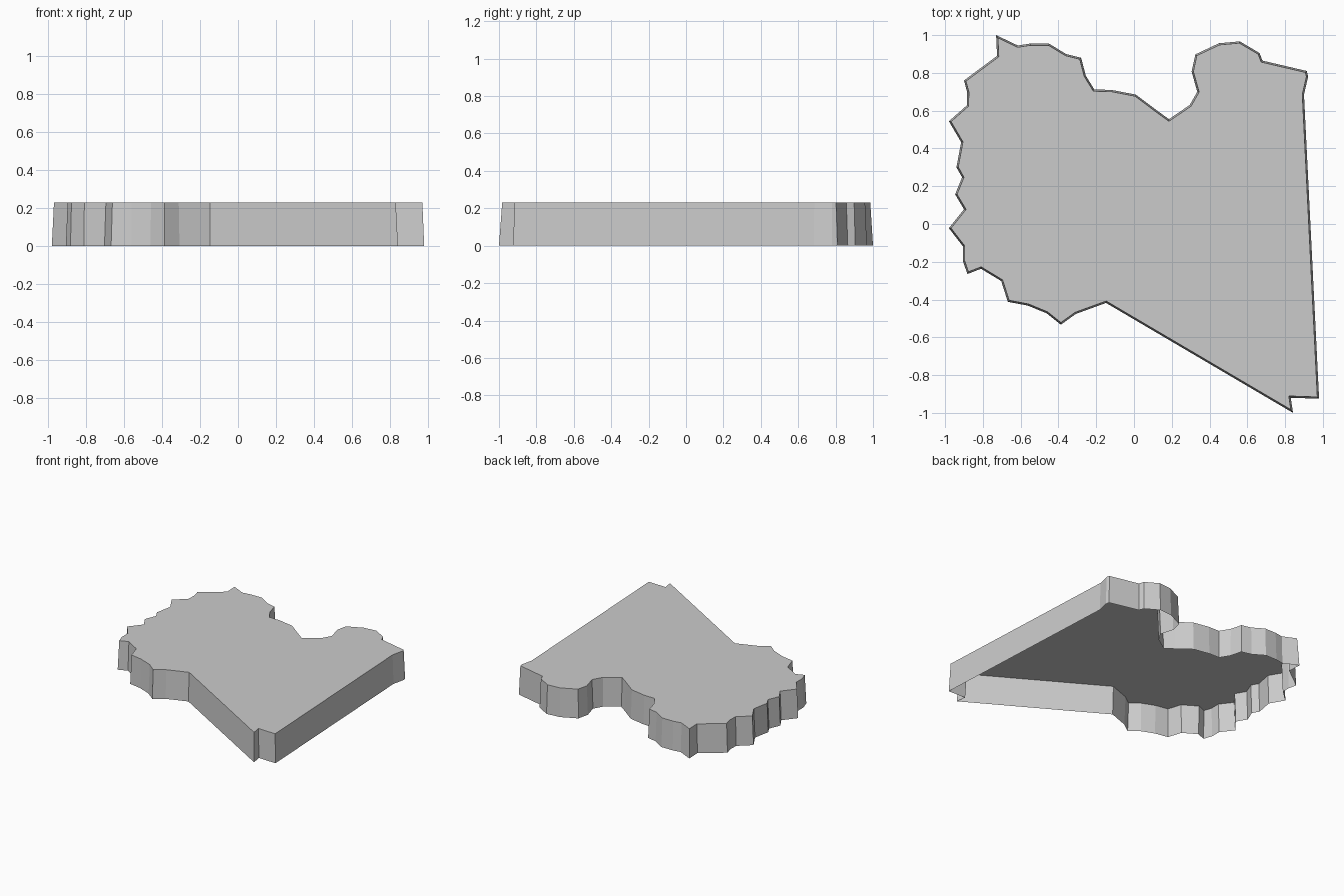
import bpy
import bmesh
from mathutils import Vector

HEIGHT = 0.23
DRAFT = 0.009   # inward slope of the walls between base and top

# Base outline, clockwise seen from above
OUTLINE = [
    # back edge with the bay
    (-0.73, 1.0), (-0.615, 0.945), (-0.55, 0.955), (-0.45, 0.955), (-0.36, 0.90),
    (-0.28, 0.88), (-0.255, 0.785), (-0.21, 0.712), (-0.12, 0.71), (0.01, 0.685),
    (0.12, 0.602), (0.185, 0.555), (0.295, 0.63), (0.335, 0.70), (0.305, 0.807),
    (0.325, 0.898), (0.45, 0.957), (0.56, 0.967), (0.665, 0.905), (0.68, 0.865),
    # straight right side and stepped corner
    (0.915, 0.81), (0.922, 0.78), (0.90, 0.685), (0.98, -0.925), (0.83, -0.92),
    (0.842, -1.0),
    # front edge
    (-0.148, -0.418), (-0.308, -0.476), (-0.387, -0.533), (-0.462, -0.473),
    (-0.562, -0.432), (-0.668, -0.412), (-0.703, -0.302), (-0.81, -0.237),
    # jagged left side
    (-0.882, -0.265), (-0.906, -0.195), (-0.906, -0.118), (-0.98, -0.022),
    (-0.90, 0.078), (-0.947, 0.157), (-0.91, 0.247), (-0.94, 0.30),
    (-0.915, 0.433), (-0.98, 0.544), (-0.885, 0.628), (-0.883, 0.697),
    (-0.90, 0.76), (-0.725, 0.89),
]


def inset(points, d):
    """Mitred inward offset of a clockwise outline."""
    pts = [Vector(p) for p in points]
    out = []
    for i, p in enumerate(pts):
        a = (p - pts[i - 1]).normalized()
        b = (pts[(i + 1) % len(pts)] - p).normalized()
        na, nb = Vector((a.y, -a.x)), Vector((b.y, -b.x))
        out.append(p + (na + nb) * d / (1 + na.dot(nb)))
    return out


# Map plate: flat top and slightly tapered walls, open underneath
bm = bmesh.new()
base = [bm.verts.new((x, y, 0)) for x, y in OUTLINE]
top = [bm.verts.new((p.x, p.y, HEIGHT)) for p in inset(OUTLINE, DRAFT)]
n = len(base)
for i in range(n):
    j = (i + 1) % n
    bm.faces.new((base[j], base[i], top[i], top[j]))
bm.faces.new(top[::-1])

mesh = bpy.data.meshes.new("map_plate")
bm.to_mesh(mesh)
bm.free()
bpy.context.collection.objects.link(bpy.data.objects.new("map_plate", mesh))
